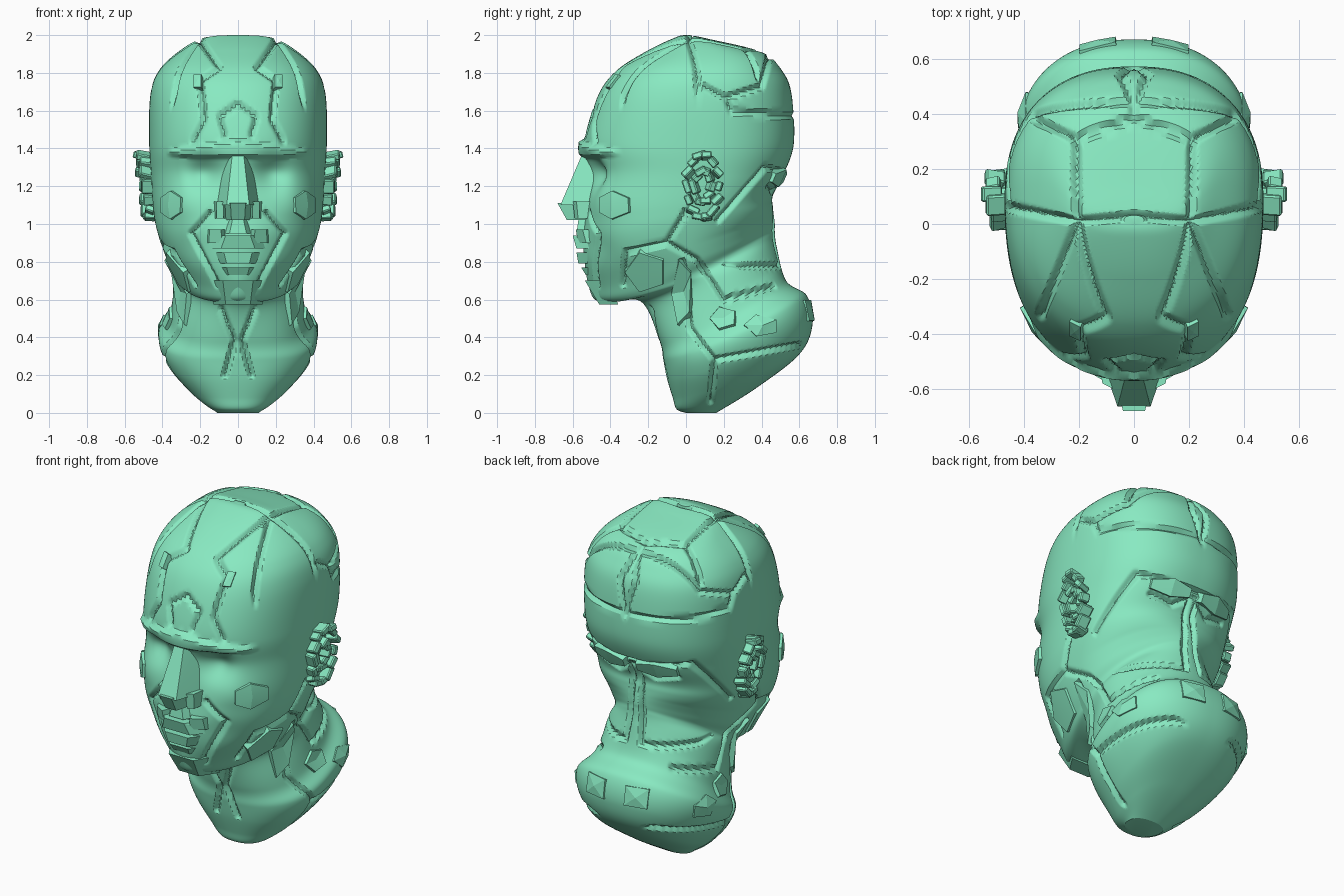
import bpy, bmesh, math, random
from mathutils import Vector, Matrix
from mathutils.bvhtree import BVHTree

if "Cube" in bpy.data.objects:
    bpy.data.objects.remove(bpy.data.objects["Cube"])

random.seed(4)
GREEN = bpy.data.materials.new("pale_green")
GREEN.diffuse_color = (.25, .82, .54, 1)
GREEN.use_nodes = True
GREEN.node_tree.nodes["Principled BSDF"].inputs["Base Color"].default_value = GREEN.diffuse_color

# Tilted section rings: front y, front z, back y, back z, half width
RINGS = [
    (0, 2, .02, 2, .01), (-.05, 1.99, .12, 1.98, .18), (-.2, 1.92, .4, 1.91, .31),
    (-.37, 1.81, .51, 1.81, .42), (-.47, 1.67, .56, 1.68, .465), (-.54, 1.42, .57, 1.42, .47),
    (-.51, 1.26, .51, 1.25, .46), (-.53, 1.05, .46, 1.15, .45), (-.545, .9, .46, 1.09, .43),
    (-.515, .67, .47, 1, .37), (-.45, .585, .47, .96, .33), (-.24, .59, .48, .88, .34),
    (-.14, .38, .53, .7, .36), (-.12, .28, .64, .62, .42), (-.1, .18, .67, .47, .38),
    (-.07, .08, .6, .31, .28), (-.05, .02, .37, .13, .18), (0, 0, .16, 0, .11)]

SEGS = {}


def seams(view, *lines):
    """Panel seams drawn as polylines in one view, stored as segments."""
    SEGS[view] = [(*a, b[0] - a[0], b[1] - a[1]) for line in lines for a, b in zip(line, line[1:])]


seams('side', [(.1, 1.73), (.21, 1.67), (.4, 1.73), (.44, 1.88)], [(.21, 1.67), (.24, 1.6), (.56, 1.57)],
      [(0, 1.07), (-.1, .9), (-.32, .85), (-.33, .68)], [(.17, 1.02), (.42, 1.3), (.52, 1.27)],
      [(-.1, .9), (.06, .81), (.2, .6), (.46, .67)], [(.13, .06), (.15, .28), (.6, .36)],
      [(.15, .28), (.02, .45), (-.02, .8)])
seams('front', [(.2, 1.97), (.1, 1.83), (.2, 1.76), (.18, 1.55), (.24, 1.44)],
      [(0, 1.64), (.1, 1.57), (.07, 1.47)], [(.15, 1.06), (.25, .95), (.11, .68)], [(.09, .55), (.02, .38), (.07, .2)])
seams('back', [(0, 1.9), (.05, 1.75), (0, 1.55)], [(0, 1.24), (.12, 1.17), (.25, 1.2)],
      [(.02, 1.24), (.05, .78), (.3, .78)])
seams('top', [(0, .03), (.21, .01), (.45, .06)], [(.21, .01), (.21, .31), (0, .39)],
      [(.21, .31), (.36, .38)], [(.21, 0), (.34, -.33)])


def finish(bm, name, mirror=True, angle=10):
    me = bpy.data.meshes.new(name)
    bm.to_mesh(me)
    bm.free()
    me.materials.append(GREEN)
    ob = bpy.data.objects.new(name, me)
    bpy.context.collection.objects.link(ob)
    if mirror:
        ob.modifiers.new("mirror", 'MIRROR').merge_threshold = .0005
    bpy.ops.object.select_all(action='DESELECT')
    ob.select_set(True)
    bpy.context.view_layer.objects.active = ob
    bpy.ops.object.shade_smooth_by_angle(angle=math.radians(angle))


def spline(rows, n):
    out = []
    for i in range(len(rows) - 1):
        p0, p1, p2, p3 = rows[max(i - 1, 0)], rows[i], rows[i + 1], rows[min(i + 2, len(rows) - 1)]
        for k in range(n):
            t = k / n
            out.append([.5 * (2*b + (c - a)*t + (2*a - 5*b + 4*c - d)*t*t + (3*b - a - 3*c + d)*t**3)
                        for a, b, c, d in zip(p0, p1, p2, p3)])
    return out + [list(rows[-1])]


def bump(x, z, cx, cz, r):
    return math.exp(-((x - cx) ** 2 + (z - cz) ** 2) / r ** 2)


def band(v, lo, hi, soft):
    """1 between lo and hi with a linear edge of width soft."""
    return min(max(min(v - lo, hi - v) / soft, 0), 1)


def ring_point(ring, t):
    yf, zf, yb, zb, w = ring
    p = 2.35 - .75 * math.exp(-((zf - .63) / .17) ** 2)  # sections get pointed at the jaw
    ym = yf + .55 * (yb - yf)
    c, s = math.cos(t), max(math.sin(t), 0)
    y = ym + ((yf if c > 0 else yb) - ym) * abs(c) ** (2 / (p if c > 0 else max(p, 2)))
    x = max(w, .004) * s ** (2 / p)
    u = min(max((y - yf) / (yb - yf), 0), 1)
    z = min(max(zf + (zb - zf) * u ** 1.5, 0), 2)
    if y < 0:  # eye socket, cheekbone, mouth corner, brow ridge
        y += .06 * bump(x, z, .18, 1.27, .085) - .025 * bump(x, z, .32, 1.12, .1) + .02 * bump(x, z, .24, .88, .1)
        y -= .03 * band(z, 1.345 + .1 * max(x - .25, 0), 1.455 - .15 * x, .02) * band(x, -1, .38, .03)
    return (0 if s < 1e-6 else x, y, z)


def groove(x, y, z):
    views = [('side', y, z)] + ([('front', x, z)] if y < 0 else [])
    views += ([('back', x, z)] if y > .2 else []) + ([('top', x, y)] if z > 1.62 else [])
    best = 1
    for k, u, v in views:
        for a, b, dx, dy in SEGS[k]:
            px, py = u - a, v - b
            h = (px * dx + py * dy) / (dx * dx + dy * dy)
            h = 0 if h < 0 else 1 if h > 1 else h
            best = min(best, (px - dx * h) ** 2 + (py - dy * h) ** 2)
    return .024 * max(1 - math.sqrt(best) / .021, 0)


# Head and neck skin with sunken panel seams
bm = bmesh.new()
N = 190
grid = [[bm.verts.new(ring_point(r, math.pi * j / N)) for j in range(N + 1)] for r in spline(RINGS, 14)]
for a, b in zip(grid, grid[1:]):
    for j in range(N):
        bm.faces.new((a[j], b[j], b[j + 1], a[j + 1]))
bm.faces.new(grid[0])
bm.faces.new(grid[-1][::-1])
bm.normal_update()
skin = BVHTree.FromBMesh(bm)
for v, d, n in [(v, groove(*v.co), v.normal.copy()) for row in grid[4:-3] for v in row]:
    if d > 0:
        if v.co.x < 1e-5:
            n.x = 0
        v.co -= n * d
        v.co.x = max(v.co.x, 0)
finish(bm, "head_and_neck", angle=28)

VIEW = {'side': lambda a, b: (Vector((2, a, b)), Vector((-1, 0, 0))),
        'front': lambda a, b: (Vector((a, -2, b)), Vector((0, 1, 0))),
        'back': lambda a, b: (Vector((a, 2, b)), Vector((0, -1, 0)))}


def plate(name, view, u, v, ru, rv, sides, lift=.015):
    """Raised polygon panel projected on the skin."""
    hits = []
    for i in range(sides):
        a = math.tau * (i + .5) / sides
        p, n, *_ = skin.ray_cast(*VIEW[view](u + ru * math.cos(a), v + rv * math.sin(a)))
        if p:
            hits.append((p, n))
    k = len(hits)
    if k < 3:
        return
    mid = sum((p for p, n in hits), Vector()) / k
    nrm = sum((n for p, n in hits), Vector()).normalized()
    bm = bmesh.new()
    low = [bm.verts.new(p - n * .02) for p, n in hits]
    top = [bm.verts.new(p.lerp(mid, .1) + n * lift) for p, n in hits]
    hub = bm.verts.new(skin.find_nearest(mid)[0] + nrm * lift)
    for i in range(k):
        j = (i + 1) % k
        bm.faces.new((low[i], low[j], top[j], top[i]))
        bm.faces.new((top[i], top[j], hub))
    bm.normal_update()
    if hub.normal.dot(nrm) < 0:
        bmesh.ops.reverse_faces(bm, faces=bm.faces)
    finish(bm, name)


def block(name, low, high, x=0, slope=0):
    """Chiselled block between two levels (half width, front y, back y, z), narrower in front."""
    bm = bmesh.new()
    for w, yf, yb, z in (low, high):
        for s in (-1, 1):
            for dx, y in ((s * w * .5, yf), (s * w, yb)):
                bm.verts.new((x + dx, y + slope * dx, z))
    bmesh.ops.convex_hull(bm, input=bm.verts)
    bmesh.ops.recalc_face_normals(bm, faces=bm.faces)
    finish(bm, name, x != 0)


# Nose, mouth and chin
block("nose_bridge", (.12, -.665, -.49, 1.1), (.06, -.55, -.48, 1.37))
block("nose_tip", (.07, -.63, -.5, 1.02), (.08, -.68, -.52, 1.11))
block("nostril", (.035, -.58, -.48, 1.03), (.04, -.59, -.48, 1.12), .095, .5)
block("philtrum", (.09, -.58, -.5, .95), (.06, -.57, -.5, 1.02))
block("upper_lip_side", (.07, -.55, -.46, .9), (.06, -.565, -.48, .97), .12, .6)
block("upper_lip", (.18, -.58, -.47, .87), (.13, -.6, -.5, .94))
block("lower_lip", (.12, -.57, -.48, .79), (.15, -.58, -.48, .85))
block("lip_base", (.1, -.53, -.46, .73), (.12, -.555, -.47, .77))
block("chin", (.13, -.46, -.36, .575), (.16, -.535, -.4, .7))

# Raised plates on face, jaw, neck and shoulders
plate("cheek_pad", 'front', .345, 1.1, .065, .08, 6, .02)
plate("temple_chip", 'front', .21, 1.75, .03, .05, 4)
plate("jaw_plate", 'side', -.21, .75, .12, .12, 5)
plate("neck_strap", 'side', -.02, .64, .06, .2, 5)
plate("shoulder_facet", 'side', .2, .5, .08, .07, 5)
plate("shoulder_edge", 'side', .4, .46, .1, .06, 5)
plate("nape_chevron", 'back', .15, 1.25, .14, .05, 6, .02)
plate("back_square", 'back', .13, .54, .1, .08, 4)

# Ears: a rim and inner cluster of small chiselled blocks
bm = bmesh.new()
for i in range(24):
    rim = i < 14
    a, r = math.tau * i / (14 if rim else 10), 1 if rim else .5
    x = .49 + .018 * math.sin(a) + .012 * math.cos(a) - (0 if rim else .018) + random.uniform(-.01, .01)
    mat = (Matrix.Translation((x, .09 + .085 * r * math.cos(a), 1.2 + .165 * r * math.sin(a)))
           @ Matrix.Rotation(a + random.uniform(-.4, .4), 4, 'X')
           @ Matrix.Rotation(random.uniform(-.4, .4), 4, 'Z')
           @ Matrix.Diagonal((random.uniform(.05, .08), .035, random.uniform(.05, .08), 1)))
    bmesh.ops.create_cube(bm, size=1, matrix=mat)
bmesh.ops.bevel(bm, geom=bm.edges[:], offset=.006, segments=1, affect='EDGES')
finish(bm, "ear")
